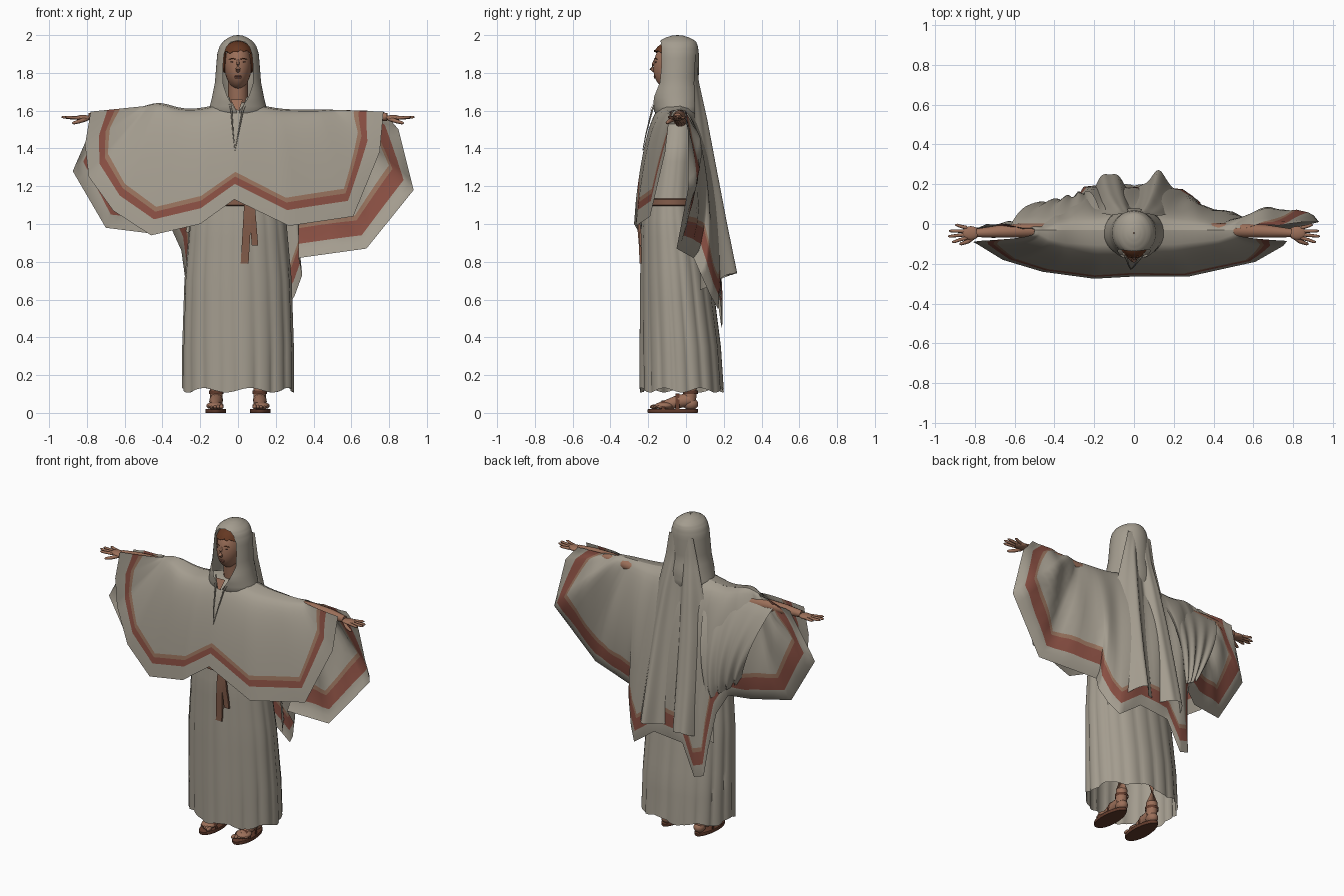
import bpy, bmesh, math
from math import sin, cos, pi, exp
from mathutils import Vector

if "Cube" in bpy.data.objects:
    bpy.data.objects.remove(bpy.data.objects["Cube"])


def material(name, *rgb):
    m = bpy.data.materials.new(name)
    m.use_nodes = True
    m.diffuse_color = (*rgb, 1)
    bsdf = m.node_tree.nodes["Principled BSDF"]
    bsdf.inputs["Base Color"].default_value = (*rgb, 1)
    bsdf.inputs["Roughness"].default_value = 0.9
    return m


CLOTH = material("undyed_cloth", .37, .335, .275)
RED = material("red_trim", .25, .078, .055)
TAN = material("tan_trim", .31, .17, .11)
SKIN = material("skin", .33, .16, .10)
HAIR = material("brown_hair", .13, .04, .016)
LEATHER = material("sandal_leather", .12, .044, .025)
SASH = material("sash_cloth", .23, .11, .07)
DARK = material("eye_dark", .09, .04, .03)
LIP = material("lips", .25, .10, .07)


def finish(name, bm, mats, angle=50):
    bmesh.ops.recalc_face_normals(bm, faces=bm.faces)
    me = bpy.data.meshes.new(name)
    bm.to_mesh(me)
    bm.free()
    ob = bpy.data.objects.new(name, me)
    bpy.context.collection.objects.link(ob)
    for m in mats:
        me.materials.append(m)
    bpy.ops.object.select_all(action="DESELECT")
    ob.select_set(True)
    bpy.context.view_layer.objects.active = ob
    bpy.ops.object.shade_smooth_by_angle(angle=math.radians(angle))
    return ob


def loft(name, rows, mats, closed=False, row_mat=None, caps=False, angle=50):
    """Skin a list of equally long point rows."""
    bm = bmesh.new()
    vs = [[bm.verts.new(p) for p in r] for r in rows]
    n = len(rows[0])
    for i in range(len(rows) - 1):
        for j in range(n if closed else n - 1):
            k = (j + 1) % n
            f = bm.faces.new((vs[i][j], vs[i][k], vs[i + 1][k], vs[i + 1][j]))
            f.material_index = row_mat(i) if row_mat else 0
    if caps:
        bm.faces.new(vs[0])
        bm.faces.new(vs[-1])
    return finish(name, bm, mats, angle)


def lerp_rows(keys, steps):
    """Evenly refine a list of number tuples."""
    out = []
    for a, b in zip(keys, keys[1:]):
        out += [tuple(p + (q - p) * s / steps for p, q in zip(a, b)) for s in range(steps)]
    return out + [keys[-1]]


def tube(name, keys, mat, sides=14):
    """Round limb through (x, y, z, radius) keys."""
    rows = []
    for i, k in enumerate(keys):
        c = Vector(k[:3])
        d = Vector(keys[min(i + 1, len(keys) - 1)][:3]) - Vector(keys[max(i - 1, 0)][:3])
        q = d.to_track_quat("Z", "Y")
        rows.append([c + q @ Vector((k[3] * cos(2 * pi * j / sides), k[3] * sin(2 * pi * j / sides), 0))
                     for j in range(sides)])
    return loft(name, rows, [mat], True, caps=True)


def blob(name, loc, size, mat, shape=None, segs=24):
    bm = bmesh.new()
    bmesh.ops.create_uvsphere(bm, u_segments=segs, v_segments=segs * 2 // 3, radius=1)
    for v in bm.verts:
        p = shape(v.co.copy()) if shape else v.co
        v.co = Vector([l + s * c for l, s, c in zip(loc, size, p)])
    return finish(name, bm, [mat], 180)


# Pleated gown: z, x radius, y radius, y centre, pleat depth
GOWN = [(.12, .29, .22, -.02, .014), (.35, .29, .213, -.028, .012), (.7, .28, .19, -.05, .009),
        (1.0, .255, .165, -.07, .006), (1.12, .235, .15, -.075, .004),
        (1.4, .2, .125, -.05, .002), (1.56, .1, .08, -.04, 0)]
N = 128
rows = []
for i, (z, rx, ry, cy, amp) in enumerate(lerp_rows(GOWN, 4)):
    ring = []
    for j in range(N):
        a = 2 * pi * j / N
        f = 1 + amp * 4 * (abs(sin(9 * a + .5 * z)) ** .6 - .6) + amp * cos(5 * a)
        dz = .012 * sin(7 * a) if i == 0 else 0
        ring.append((rx * f * sin(a), cy - ry * f * cos(a), z + dz))
    rows.append(ring)
loft("gown", rows, [CLOTH], True, angle=60)

# Sash belt and its two hanging ends
loft("sash_belt", [[(r * .245 * sin(j * pi / 24), -.075 - r * .16 * cos(j * pi / 24), z) for j in range(48)]
                   for z, r in ((1.095, .98), (1.1, 1.03), (1.13, 1.03), (1.135, .98))], [SASH], True)
for name, x0, x1, low, w in (("sash_end_long", .055, .035, .79, .021), ("sash_end_short", .07, .09, .885, .017)):
    loft(name, [[(x0 + (x1 - x0) * t + s * w, -.252 - .006 * sin(5 * t) + d, 1.13 + (low - 1.13) * t)
                 for s, d in ((-1, 0), (1, 0), (1, .012), (-1, .012))]
                for t in (0, .25, .5, .75, 1)], [SASH], True, caps=True, angle=30)


# Cape panels: fans from the shoulder ridge out to the hem, banded by distance from it
def ridge(x):
    return Vector((x, -.03, 1.605 + .045 * exp(-(x / .16) ** 2) + .035 * exp(-((x + .42) / .1) ** 2)))


def cape(name, columns, tan, red, curve, ripple, bulge):
    edge = [.2, tan, tan - .027, red, red / 2, 0]
    cols = []
    for sx, ex, ey, ez in lerp_rows(columns, 6):
        s, e = ridge(sx), Vector((ex, ey, ez))
        span = (e - s).length
        ts = [(1 - .2 / span) * (i / 12) ** 1.6 for i in range(12)] + [1 - d / span for d in edge]
        # Only the hanging part is loose; along the arm it stays close
        loose = bulge * max(0, 1 - abs(ey) / .24) * min(1, max(0, (1.55 - ez) / .4))
        col = []
        for t in ts:
            p = s.lerp(e, t)
            p.y = s.y + (e.y - s.y) * t ** curve + loose * max(0, sin(pi * t)) ** .5
            p.y += ripple * sin(34 * p.x + 3 * p.z) * 4 * t * (1 - t)
            col.append(p)
        cols.append(col)
    loft(name, list(zip(*cols)), [CLOTH, TAN, RED], row_mat=lambda i: {13: 1, 14: 2}.get(i, 0), angle=70)


cape("cape_front",
     [(-.5, -.78, -.085, 1.595), (-.5, -.81, -.09, 1.42), (-.47, -.79, -.1, 1.25), (-.42, -.66, -.18, 1.07),
      (-.34, -.46, -.24, .94), (-.18, -.2, -.275, 1.0), (0, -.02, -.265, 1.13), (.2, .27, -.265, .99),
      (.42, .61, -.19, 1.04), (.5, .75, -.11, 1.38), (.5, .77, -.085, 1.595)], .16, .09, .27, 0, -.02)
cape("cape_back",
     [(-.5, -.74, .0, 1.59), (-.5, -.875, -.06, 1.28), (-.45, -.7, -.07, .98), (-.38, -.46, .0, .95),
      (-.3, -.35, .07, .97), (-.2, -.3, .12, .86), (-.17, -.27, .16, .64), (-.15, -.255, .185, .47),
      (-.13, -.19, .19, .45), (-.08, -.1, .18, .64), (.06, .1, .18, .66), (.15, .25, .17, .55),
      (.2, .3, .13, .62), (.25, .34, .08, .73), (.32, .32, .04, .82), (.42, .68, -.05, .87),
      (.5, .93, .01, 1.18), (.5, .85, .01, 1.5), (.5, .77, .0, 1.595)], .185, .075, .4, .01, .085)

# Gathered sleeve hanging behind the right arm
rows = []
for i in range(17):
    t = i / 16
    row = []
    for j in range(41):
        u = j / 40
        top = Vector((-.15 - .47 * u, -.01, 1.605 - .025 * u))
        hem = Vector((-.26 - .17 * u, .15 - .09 * u, .95 + .12 * u))
        p = top.lerp(hem, t)
        p.y += .07 * sin(pi * t) ** .7 + .012 * t * sin(26 * u + 4 * t)
        row.append(p)
    rows.append(row)
loft("right_sleeve_drape", rows, [CLOTH], angle=70)

# Hood, open at the face: z, x radius, y radius, y centre, half opening
HOOD = [(1.53, .12, .09, -.04, 0), (1.6, .155, .125, -.045, .05), (1.67, .138, .13, -.05, .4),
        (1.75, .122, .117, -.05, .72), (1.83, .116, .115, -.047, .76), (1.9, .11, .113, -.045, .74),
        (1.94, .098, .108, -.045, .66), (1.962, .083, .1, -.045, .5), (1.972, .072, .09, -.045, 0),
        (1.988, .048, .06, -.045, 0), (1.997, .025, .03, -.045, 0), (2.0, .002, .002, -.045, 0)]
hood = loft("hood", [[(rx * sin(a), cy - ry * cos(a), z)
                      for a in (o + (2 * pi - 2 * o) * j / 40 for j in range(41))]
                     for z, rx, ry, cy, o in lerp_rows(HOOD, 3)], [CLOTH], angle=80)
bm = bmesh.new()
bm.from_mesh(hood.data)
bmesh.ops.remove_doubles(bm, verts=bm.verts, dist=.0001)
bm.to_mesh(hood.data)
bm.free()

# Veil falling from the hood in two deep folds: z, half width, back y, fold depth
VEIL = [(1.9, .085, .055, .0), (1.75, .115, .07, .015), (1.55, .165, .115, .04), (1.3, .21, .165, .055),
        (1.0, .245, .225, .08), (.74, .265, .28, .11)]
rows = []
for z, w, b, fold in lerp_rows(VEIL, 4):
    row = []
    for j in range(61):
        u = j / 30 - 1
        lobe = sin(pi * u) ** 2
        y = b - fold * (1 - lobe) - .3 * w * u * u * (1.6 - .7 * z) + fold * .1 * sin(17 * u)
        row.append((w * u, y, z - (.74 / z) ** 4 * .09 * (1 - lobe) * abs(u)))
    rows.append(row)
loft("veil", rows, [CLOTH], angle=80)


# Head with a tapered jaw and squared chin
def jaw(p):
    low = max(0, -p.z)
    return Vector((p.x * (1 - .1 * low), p.y * (1 + .12 * low), p.z))


blob("head", (0, -.075, 1.835), (.073, .097, .125), SKIN, jaw, 32)
tube("neck", [(0, -.04, 1.52, .055), (0, -.055, 1.64, .052), (0, -.065, 1.76, .052)], SKIN)
tube("nose", [(0, -.163, 1.872, .005), (0, -.174, 1.845, .008), (0, -.182, 1.822, .012), (0, -.166, 1.81, .01)], SKIN)
blob("upper_lip", (0, -.166, 1.782), (.022, .006, .004), LIP)
blob("lower_lip", (0, -.164, 1.774), (.018, .006, .004), LIP)
for side, s in (("left", 1), ("right", -1)):
    blob(side + "_eye", (s * .03, -.160, 1.857), (.011, .004, .0035), DARK, None, 12)
    tube(side + "_brow", [(s * .014, -.168, 1.873, .002), (s * .03, -.164, 1.877, .003),
                          (s * .048, -.152, 1.872, .002)], HAIR, 8)
    blob(side + "_hair", (s * .072, -.07, 1.86), (.012, .045, .06), HAIR)


# Cropped hair with a ragged fringe
def fringe(p):
    if p.z < .25:
        p.z = .25 + .14 * sin(9 * p.x) * sin(5 * p.x + 1)
    return p


blob("hair", (0, -.07, 1.893), (.08, .1, .076), HAIR, fringe, 32)

# Skin at the neckline, above a narrow slit in the cape
bm = bmesh.new()
bm.faces.new([bm.verts.new(p) for p in ((-.04, -.165, 1.66), (.025, -.165, 1.66), (.006, -.19, 1.6),
                                        (-.012, -.19, 1.605))])
finish("neckline_skin", bm, [SKIN])
for side, s in (("left", 1), ("right", -1)):
    tube(side + "_collar_edge", [(s * .05, -.15, 1.67, .006), (s * .03 - .005, -.18, 1.6, .005),
                                 (s * .014 - .012, -.211, 1.48, .003), (-.016, -.229, 1.39, .002)], CLOTH, 8)

for side, s in (("left", 1), ("right", -1)):
    # Arm, palm, fingers and thumb
    tube(side + "_arm", [(s * .15, -.03, 1.55, .035), (s * .42, -.03, 1.56, .035), (s * .56, -.033, 1.568, .036),
                         (s * .68, -.038, 1.57, .031), (s * .79, -.045, 1.567, .021)], SKIN)
    blob(side + "_palm", (s * .82, -.045, 1.562), (.045, .034, .015), SKIN)
    for i, (y, reach) in enumerate(((-.09, .915), (-.062, .935), (-.035, .93), (-.005, .9))):
        y0 = -.07 + i * .017
        tube(f"{side}_finger_{i + 1}", [(s * .84, y0, 1.562, .0095), (s * (.84 + reach) / 2, (y0 + y) / 2, 1.563, .0085),
                                        (s * (reach - .01), y, 1.566, .007), (s * reach, y, 1.566, .003)], SKIN, 8)
    tube(side + "_thumb", [(s * .8, -.06, 1.557, .012), (s * .835, -.088, 1.545, .011),
                           (s * .87, -.1, 1.535, .008), (s * .877, -.102, 1.533, .003)], SKIN, 8)

    # Leg, foot and toes
    tube(side + "_leg", [(s * .11, .01, .6, .065), (s * .115, .03, .35, .052), (s * .115, .025, .15, .034),
                         (s * .115, .02, .06, .034)], SKIN)
    blob(side + "_heel", (s * .115, .025, .047), (.034, .04, .033), SKIN)
    tube(side + "_foot", [(s * .115, .02, .07, .036), (s * .117, -.04, .06, .036), (s * .12, -.1, .044, .027),
                          (s * .122, -.14, .036, .02)], SKIN)
    blob(side + "_forefoot", (s * .122, -.115, .038), (.046, .05, .02), SKIN)
    for i in range(5):
        blob(f"{side}_toe_{i + 1}", (s * (.088 + .017 * i), -.168 + .009 * i, .032),
             (.012 - .001 * i, .024, .012 - .001 * i), SKIN, None, 12)

    # Sandal sole and straps
    sole = [[(s * (.118 + k * sin(a) * (.054 - .006 * cos(a + pi))), -.07 - k * .134 * cos(a), z)
             for a in (2 * pi * j / 32 for j in range(32))] for z, k in ((0, .98), (.004, 1), (.018, 1), (.02, .98))]
    loft(side + "_sandal_sole", sole, [LEATHER], True, caps=True, angle=40)
    for name, y, rx, top in (("toe_strap", -.12, .05, .066), ("instep_strap", -.045, .043, .102)):
        arch = [(rx * cos(pi * j / 16), .015 + (top - .015) * sin(pi * j / 16)) for j in range(17)]
        loft(f"{side}_{name}", [[(s * .118 + x, y + d, z) for x, z in arch] for d in (-.01, .01)], [LEATHER])
    loft(side + "_ankle_strap", [[(s * .115 + .039 * cos(pi * j / 12), .024 + .04 * sin(pi * j / 12), z)
                                  for j in range(24)] for z in (.1, .118)], [LEATHER], True)
